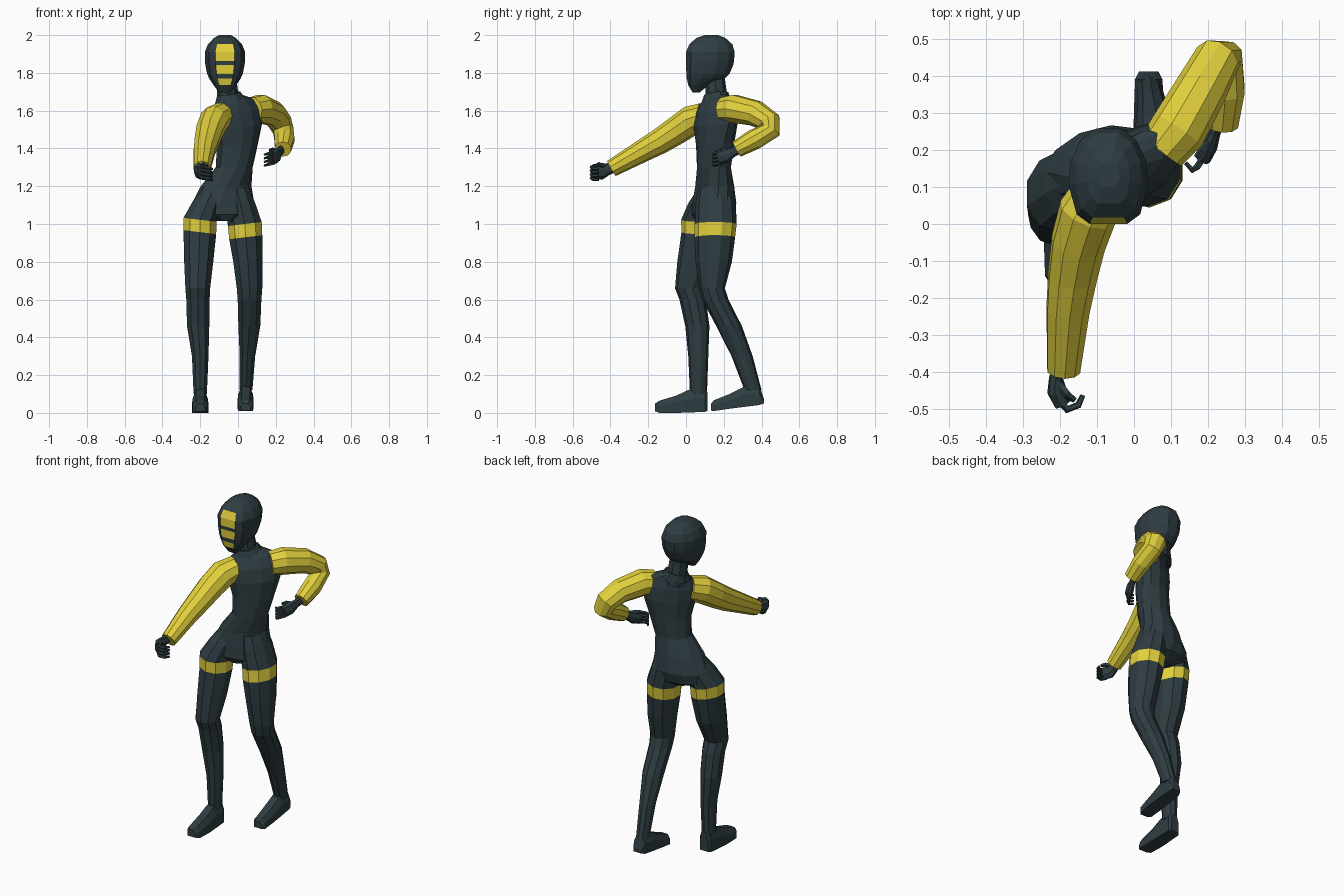
import bpy, bmesh
from math import sin, cos, pi, radians
from mathutils import Vector


def material(name, rgb):
    m = bpy.data.materials.new(name)
    m.diffuse_color = (*rgb, 1)
    return m


DARK = material("dark slate", (0.028, 0.046, 0.054))
YELLOW = material("yellow", (0.76, 0.635, 0.045))


def loft(name, rings, mats=(DARK,), rule=None):
    """Skin a list of equal-length point rings, with capped ends."""
    bm = bmesh.new()
    vs = [[bm.verts.new(p) for p in r] for r in rings]
    n = len(vs[0])
    for i in range(len(vs) - 1):
        for j in range(n):
            k = (j + 1) % n
            f = bm.faces.new((vs[i][j], vs[i][k], vs[i + 1][k], vs[i + 1][j]))
            if rule and rule(i, j):
                f.material_index = 1
    bm.faces.new(vs[0][::-1])
    bm.faces.new(vs[-1])
    bmesh.ops.recalc_face_normals(bm, faces=bm.faces)
    me = bpy.data.meshes.new(name)
    bm.to_mesh(me)
    bm.free()
    for m in mats:
        me.materials.append(m)
    ob = bpy.data.objects.new(name, me)
    bpy.context.collection.objects.link(ob)
    return ob


def level_ring(x, y, z, rx, ry, angle=0, tilt=0, n=12):
    """Near-horizontal oval, turned about z and tilted along its own width."""
    a, out = radians(angle), []
    for i in range(n):
        t = 2 * pi * (i + 0.5) / n
        u, v = rx * cos(t), ry * sin(t)
        out.append((x + u * cos(a) - v * sin(a),
                    y + u * sin(a) + v * cos(a), z + tilt * u))
    return out


def tube(name, path, n=10, mats=(DARK,), flat=1.0):
    """Tube along (x, y, z, radius) points; flat squashes it sideways."""
    pts = [Vector(p[:3]) for p in path]
    rings, prev, side = [], None, None
    for i, p in enumerate(pts):
        t = Vector((0, 0, 0))
        if i > 0:
            t += (p - pts[i - 1]).normalized()
        if i < len(pts) - 1:
            t += (pts[i + 1] - p).normalized()
        t.normalize()
        if prev is None:
            side = t.cross(Vector((0, 0, 1))).normalized()
        else:
            side = prev.rotation_difference(t) @ side
        up = side.cross(t)
        prev, r = t, path[i][3]
        rings.append([p + side * (r * flat * cos(2 * pi * j / n))
                      + up * (r * sin(2 * pi * j / n)) for j in range(n)])
    return loft(name, rings, mats)


# Torso: twisted from the hips to the shoulders
loft("torso", [level_ring(*r) for r in (
    (-.075, .125, 1.015, .06, .07, 10, 0),
    (-.078, .14, 1.05, .165, .108, 10, 0),
    (-.078, .15, 1.11, .168, .113, 14, 0),
    (-.063, .152, 1.20, .138, .1, 20, 0),
    (-.02, .148, 1.30, .102, .09, 28, 0),
    (-.003, .154, 1.42, .12, .09, 35, .04),
    (.0, .157, 1.52, .148, .092, 38, .08),
    (-.01, .156, 1.595, .155, .082, 38, .12),
    (-.02, .158, 1.645, .125, .065, 38, .15),
    (-.04, .165, 1.675, .065, .055, 36, .15))])

# Neck and collar
tube("neck", [(-.045, .17, 1.62, .062), (-.055, .16, 1.69, .056),
              (-.065, .15, 1.80, .052)], 8)
loft("collar", [level_ring(-.04, .16, 1.645, .09, .075, 36, .15, 10),
                level_ring(-.05, .16, 1.69, .064, .064, 36, .2, 10)])

# Head: flat-fronted rings, three face panels chosen by ring and front face
half = [(.47, 0), (.8, .1), (1, .4), (.96, .65), (.7, .88), (.3, 1)]
profile = half + [(-x, y) for x, y in reversed(half)]
head_levels = [(1.695, .03, .036, .07), (1.735, .06, .012, .12),
               (1.77, .083, .004, .205), (1.794, .094, .002, .23),
               (1.842, .104, 0, .25), (1.862, .106, 0, .254),
               (1.91, .107, 0, .258), (1.952, .09, .018, .245),
               (1.985, .058, .055, .208), (2.0, .03, .1, .17)]
loft("head", [[(-.069 + w * x, y0 + (y1 - y0) * y, z) for x, y in profile]
              for z, w, y0, y1 in head_levels], (DARK, YELLOW),
     lambda i, j: j == 11 and i in (1, 3, 5, 6))

# Legs: one ring pair on each thigh carries the yellow band
legs = {
    "right": (-.12, [(-.13, .14, 1.19, .055, .075), (-.165, .112, 1.11, .079, .1),
                     (-.201, .083, 1.022, .092, .109), (-.202, .08, .957, .091, .104),
                     (-.208, .052, .80, .081, .098), (-.213, .012, .66, .069, .07),
                     (-.212, .035, .60, .065, .07), (-.211, .06, .46, .062, .064),
                     (-.2, .065, .30, .046, .053), (-.2, .066, .10, .037, .045)]),
    "left": (.12, [(-.005, .15, 1.19, .065, .085), (.012, .157, 1.11, .08, .107),
                   (.036, .157, 1.0, .094, .111), (.041, .152, .93, .092, .108),
                   (.053, .147, .80, .082, .096), (.061, .138, .66, .071, .068),
                   (.061, .155, .60, .066, .07), (.06, .228, .46, .061, .068),
                   (.05, .297, .30, .043, .056), (.042, .355, .12, .036, .045)]),
}
for side, (tilt, rows) in legs.items():
    loft(side + "_leg",
         [level_ring(x, y, z, rx, ry, 0, tilt if z > .9 else 0, 10)
          for x, y, z, rx, ry in rows], (DARK, YELLOW), lambda i, j: i == 2)


# Feet: (y, half width, bottom, top) sections from toe to heel
def foot(name, x, rows):
    loft(name, [[(x - w, y, b), (x + w, y, b), (x + w, y, b + .6 * (t - b)),
                 (x + .55 * w, y, t), (x - .55 * w, y, t),
                 (x - w, y, b + .6 * (t - b))] for y, w, b, t in rows])


foot("right_foot", -.2, [(-.163, .026, .008, .05), (-.14, .04, 0, .065),
                         (-.05, .043, 0, .092), (.02, .04, .002, .125),
                         (.1, .037, .006, .13), (.113, .026, .01, .11)])
foot("left_foot", .04, [(.133, .026, .012, .05), (.15, .038, .01, .068),
                        (.23, .042, .022, .1), (.31, .04, .032, .14),
                        (.39, .037, .042, .14), (.412, .026, .05, .075)])

# Sleeves
tube("right_sleeve", [(-.085, .1, 1.575, .07), (-.125, .03, 1.55, .08),
                      (-.15, -.05, 1.495, .075), (-.166, -.14, 1.437, .068),
                      (-.178, -.23, 1.387, .06), (-.19, -.395, 1.294, .046)],
     10, (YELLOW,))
tube("left_sleeve", [(.075, .2, 1.605, .068), (.12, .255, 1.61, .077),
                     (.185, .37, 1.585, .07), (.222, .44, 1.54, .064),
                     (.24, .445, 1.495, .056), (.246, .36, 1.447, .055),
                     (.238, .268, 1.396, .045)], 10, (YELLOW,))

# Palms
tube("right_palm", [(-.195, -.37, 1.305, .026), (-.21, -.415, 1.29, .032),
                    (-.208, -.45, 1.28, .045), (-.19, -.485, 1.275, .042)], 8, flat=.6)
tube("left_palm", [(.235, .285, 1.4, .026), (.218, .245, 1.38, .028),
                   (.204, .21, 1.362, .04), (.186, .175, 1.35, .038)], 8, flat=.55)

# Fingers: four curled on the right hand, four loosely bent on the left
for i in range(4):
    o = (i - 1.5) * .019
    tube(f"right_finger_{i + 1}",
         [(-.2, -.475, 1.275 + o, .011), (-.18, -.5, 1.272 + o, .011),
          (-.15, -.488, 1.265 + o, .010), (-.138, -.462, 1.262 + o, .007)], 5)
    tube(f"left_finger_{i + 1}",
         [(.192, .185, 1.352 + o, .010), (.172, .155, 1.347 + o, .010),
          (.158, .145, 1.342 + o, .009), (.14, .165, 1.338 + o, .006)], 5)

# Thumbs
tube("right_thumb", [(-.205, -.43, 1.3, .013), (-.18, -.46, 1.318, .012),
                     (-.16, -.475, 1.31, .008)], 5)
tube("left_thumb", [(.21, .225, 1.385, .012), (.185, .2, 1.395, .011),
                    (.168, .18, 1.39, .008)], 5)
